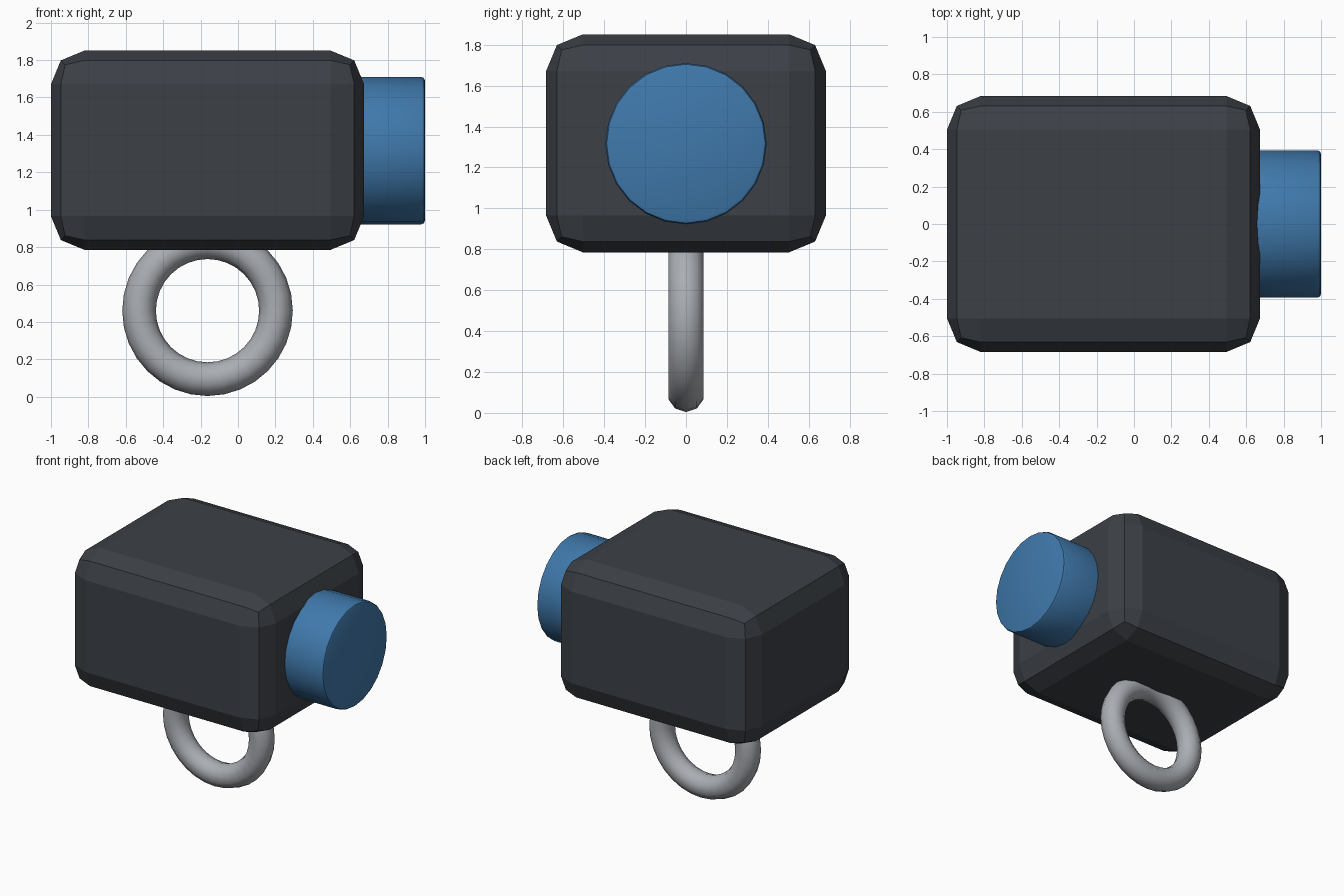
import bpy
from math import pi, radians

if "Cube" in bpy.data.objects:
    bpy.data.objects.remove(bpy.data.objects["Cube"])


def paint(obj, name, colour):
    mat = bpy.data.materials.new(name)
    mat.diffuse_color = (*colour, 1)
    mat.use_nodes = True
    mat.node_tree.nodes["Principled BSDF"].inputs["Base Color"].default_value = mat.diffuse_color
    obj.data.materials.append(mat)


def bevel(obj, width, segments):
    mod = obj.modifiers.new("bevel", 'BEVEL')
    mod.width = width
    mod.segments = segments
    mod.limit_method = 'ANGLE'
    mod.angle_limit = radians(40)
    bpy.ops.object.modifier_apply(modifier=mod.name)


# Housing: chunky box with faceted rounded edges
bpy.ops.mesh.primitive_cube_add(size=1, location=(-0.163, 0, 1.318))
body = bpy.context.object
body.name = "body"
body.scale = (1.674, 1.368, 1.066)
bpy.ops.object.transform_apply(location=False, rotation=False, scale=True)
bevel(body, 0.18, 2)
paint(body, "dark_casing", (0.045, 0.052, 0.062))

# Round front cap, sunk into the housing
bpy.ops.mesh.primitive_cylinder_add(vertices=24, radius=0.394, depth=0.5,
                                    location=(0.75, 0, 1.316),
                                    rotation=(0, pi / 2, 0))
cap = bpy.context.object
cap.name = "front_cap"
bevel(cap, 0.02, 2)
bpy.ops.object.shade_smooth_by_angle(angle=radians(35))
paint(cap, "blue_cap", (0.05, 0.19, 0.41))

# Hanging ring under the housing, upper part buried
bpy.ops.mesh.primitive_torus_add(major_segments=32, minor_segments=10,
                                 major_radius=0.366, minor_radius=0.09,
                                 location=(-0.163, 0, 0.46),
                                 rotation=(pi / 2, 0, 0))
ring = bpy.context.object
ring.name = "hanging_ring"
bpy.ops.object.shade_smooth()
paint(ring, "light_metal", (0.40, 0.42, 0.45))
